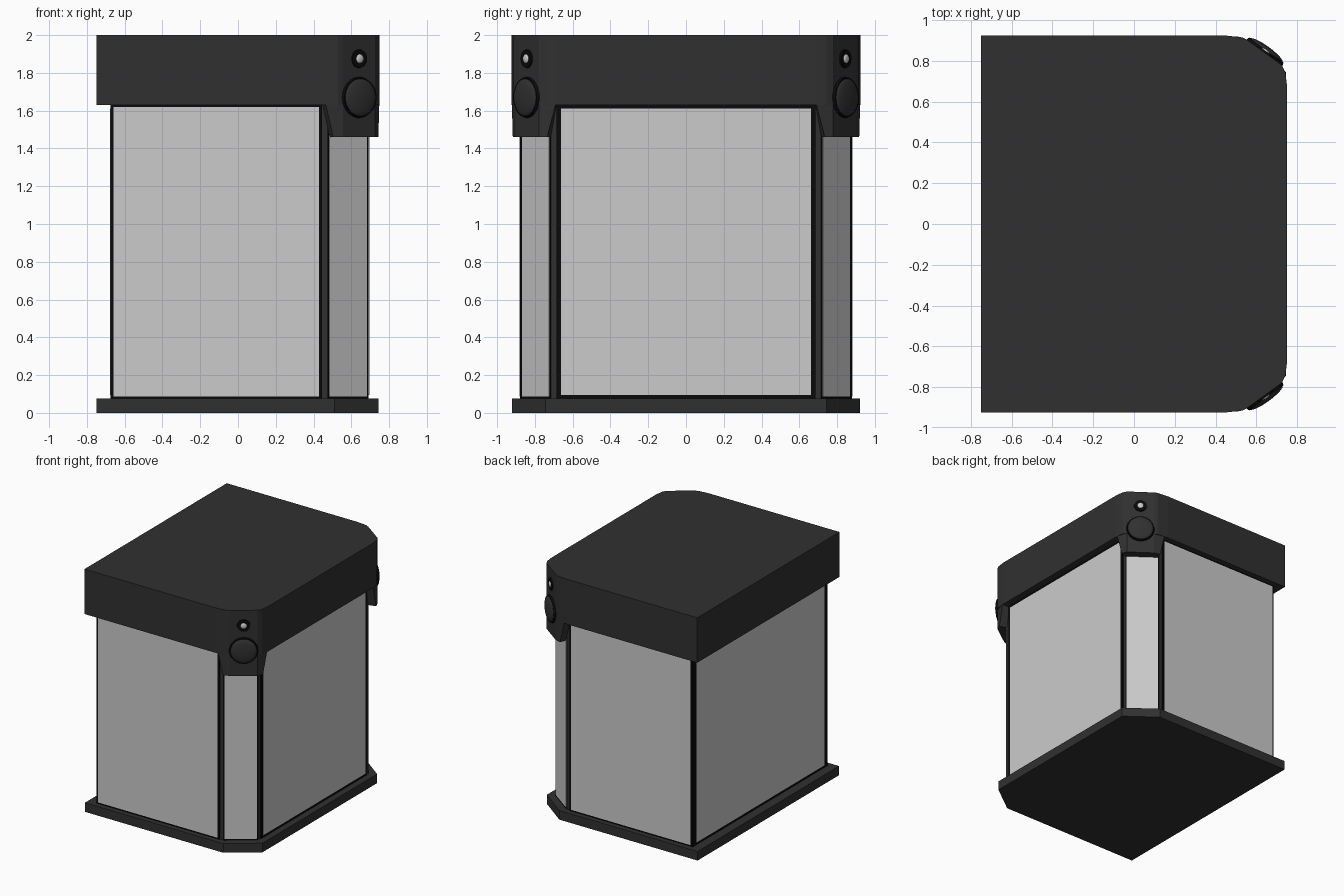
import bpy, bmesh
from math import pi
from mathutils import Vector, Matrix

if "Cube" in bpy.data.objects:
    bpy.data.objects.remove(bpy.data.objects["Cube"])


def material(name, v):
    m = bpy.data.materials.new(name)
    m.diffuse_color = (v, v, v, 1)
    m.use_nodes = True
    m.node_tree.nodes["Principled BSDF"].inputs["Base Color"].default_value = m.diffuse_color
    return m


DARK = material("dark_grey", 0.03)
BLACK = material("black", 0.003)


def finish(name, bm, mat=None, mirror=False, smooth=False):
    bmesh.ops.recalc_face_normals(bm, faces=bm.faces)
    me = bpy.data.meshes.new(name)
    bm.to_mesh(me)
    bm.free()
    ob = bpy.data.objects.new(name, me)
    bpy.context.collection.objects.link(ob)
    if mat:
        me.materials.append(mat)
    if mirror:
        mod = ob.modifiers.new("mirror", 'MIRROR')
        mod.use_axis = (False, True, False)
        mod.use_mirror_merge = False
    if smooth:
        bpy.context.view_layer.objects.active = ob
        ob.select_set(True)
        bpy.ops.object.shade_smooth_by_angle(angle=0.6)
        ob.select_set(False)
    return ob


def prism(name, low, z0, z1, mat=None, high=None, mirror=False):
    bm = bmesh.new()
    a = [bm.verts.new((x, y, z0)) for x, y in low]
    b = [bm.verts.new((x, y, z1)) for x, y in (high or low)]
    bm.faces.new(a)
    bm.faces.new(b)
    n = len(a)
    for i in range(n):
        j = (i + 1) % n
        bm.faces.new((a[i], a[j], b[j], b[i]))
    return finish(name, bm, mat, mirror)


def symmetric(half):
    # half outline on the -y side, closed by its reflection
    return half + [(x, -y) for x, y in reversed(half)]


def panel(name, a, b, z0, z1, rim, zrim, mirror=False):
    # black backing slab with a slightly raised grey pane
    a, b = Vector(a), Vector(b)
    d = (b - a).normalized()
    n = Vector((d.y, -d.x))

    def rect(p, q, out):
        return [tuple(p - n * 0.015), tuple(p + n * out),
                tuple(q + n * out), tuple(q - n * 0.015)]
    prism(name + "_frame", rect(a, b, 0), z0, z1, BLACK, mirror=mirror)
    prism(name + "_pane", rect(a + d * rim, b - d * rim, 0.003),
          z0 + zrim, z1 - zrim, mirror=mirror)


# Base plate, inner body with corner posts, and cap
prism("base_plate", symmetric([(-0.75, -0.92), (0.51, -0.92), (0.745, -0.745)]),
      0, 0.075, DARK)
prism("inner_body", symmetric([(-0.66, -0.867), (0.475, -0.867), (0.683, -0.716)]),
      0.05, 1.7, DARK)
prism("cap", symmetric([(-0.75, -0.925), (0.44, -0.925), (0.53, -0.915), (0.555, -0.902),
                        (0.725, -0.779), (0.742, -0.745), (0.75, -0.68)]),
      1.63, 2.0, DARK)

# Wall panels
panel("front_back", (-0.675, -0.878), (0.445, -0.878), 0.075, 1.632, 0.015, 0.012, True)
panel("right", (0.692, -0.685), (0.692, 0.685), 0.075, 1.632, 0.022, 0.02)
panel("left", (-0.675, 0.865), (-0.675, -0.865), 0.075, 1.632, 0.035, 0.02)
panel("corner", (0.478, -0.87), (0.686, -0.719), 0.075, 1.48, 0.006, 0.012, True)

# Corner housings that hang below the cap and taper inwards
prism("corner_housing",
      [(0.485, -0.86), (0.505, -0.917), (0.555, -0.902), (0.725, -0.779),
       (0.743, -0.735), (0.68, -0.715)], 1.46, 1.632, DARK,
      [(0.445, -0.86), (0.465, -0.922), (0.555, -0.902), (0.725, -0.779),
       (0.748, -0.69), (0.68, -0.685)], True)

# Frame of reference on the corner face: local z points outwards
along = Vector((0.17, 0.123, 0)).normalized()
up = Vector((0, 0, 1))
out = along.cross(up)


def on_corner(z, depth=0.0):
    m = Matrix((along, up, out)).transposed().to_4x4()
    m.translation = Vector((0.64, -0.8405, z)) + out * depth
    return m


def disc(name, z, r, depth, mat):
    bm = bmesh.new()
    bmesh.ops.create_cone(bm, cap_ends=True, segments=32, radius1=r, radius2=r * 0.95,
                          depth=depth, matrix=on_corner(z, depth / 2 - 0.005))
    finish(name, bm, mat, True, True)


def dome(name, z, r, height, depth, mat=None):
    bm = bmesh.new()
    bmesh.ops.create_uvsphere(bm, u_segments=32, v_segments=16, radius=1,
                              matrix=on_corner(z, depth) @ Matrix.Diagonal((r, r, height, 1)))
    finish(name, bm, mat, True, True)


# Large round button and small lens on each corner
disc("button_ring", 1.67, 0.11, 0.02, BLACK)
dome("button_dome", 1.67, 0.1, 0.022, 0.012, DARK)
disc("lens_ring", 1.875, 0.05, 0.014, BLACK)
dome("lens", 1.875, 0.025, 0.012, 0.006)
